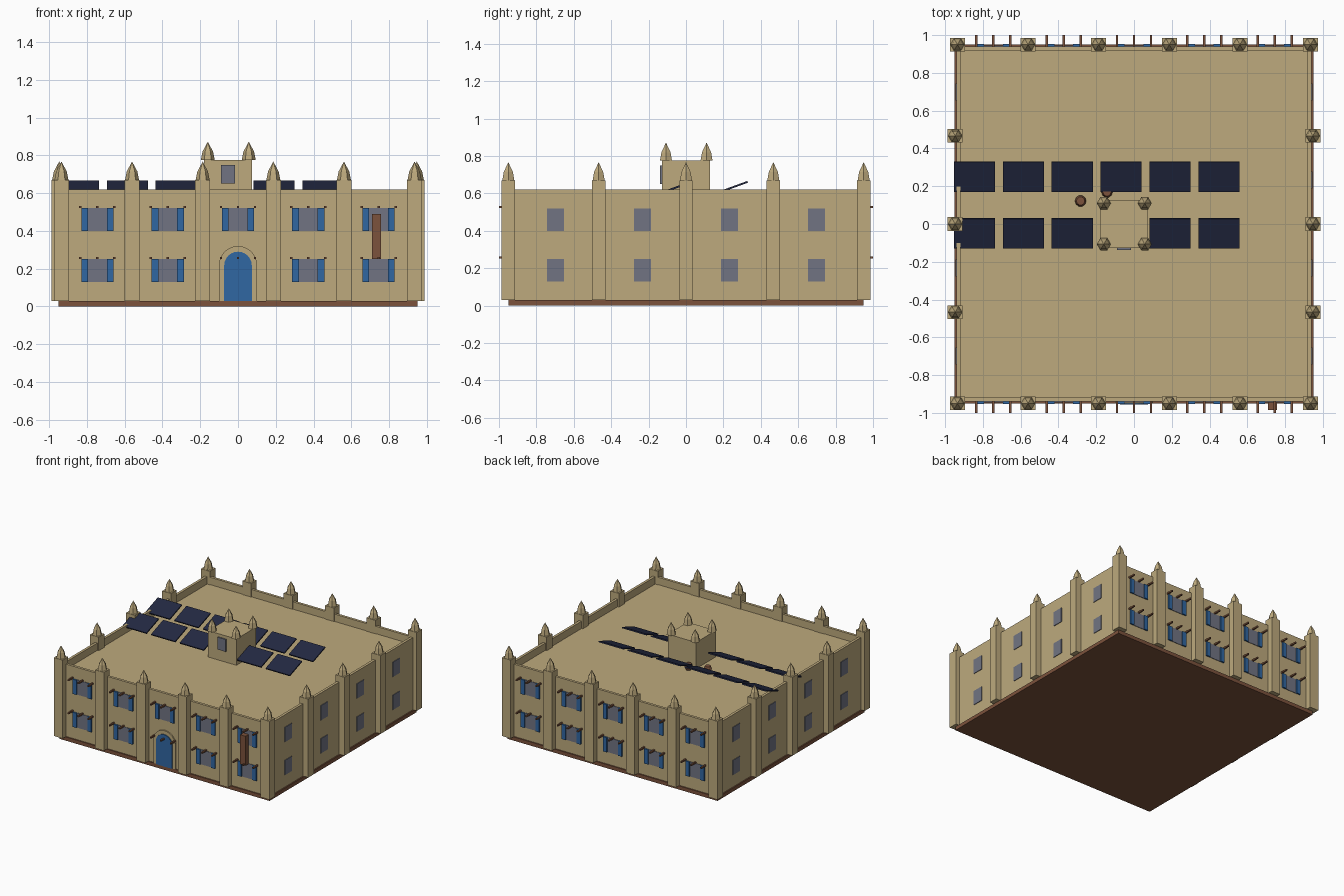
import bpy, bmesh, math

if "Cube" in bpy.data.objects:
    bpy.data.objects.remove(bpy.data.objects["Cube"])


def mat(name, rgb):
    m = bpy.data.materials.new(name)
    m.diffuse_color = (*rgb, 1)
    m.use_nodes = True
    m.node_tree.nodes["Principled BSDF"].inputs["Base Color"].default_value = m.diffuse_color
    return m


TAN = mat("adobe tan", (0.51, 0.40, 0.205))
BROWN = mat("timber brown", (0.20, 0.085, 0.045))
BLUE = mat("shutter blue", (0.03, 0.135, 0.36))
GLASS = mat("window grey", (0.165, 0.175, 0.225))
NAVY = mat("panel navy", (0.017, 0.022, 0.055))


def finish(name, bm, material):
    bmesh.ops.recalc_face_normals(bm, faces=bm.faces)
    me = bpy.data.meshes.new(name)
    bm.to_mesh(me)
    bm.free()
    me.materials.append(material)
    ob = bpy.data.objects.new(name, me)
    bpy.context.collection.objects.link(ob)
    return ob


def box(name, x0, x1, y0, y1, z0, z1, material):
    bm = bmesh.new()
    bmesh.ops.create_cube(bm, size=1)
    for v in bm.verts:
        v.co = ((x0 + x1) / 2 + v.co.x * (x1 - x0),
                (y0 + y1) / 2 + v.co.y * (y1 - y0),
                (z0 + z1) / 2 + v.co.z * (z1 - z0))
    return finish(name, bm, material)


def lathe(name, x, y, z, rings, sides, material):
    """Stack of (radius, height) rings; the top closes to a point or a cap."""
    bm = bmesh.new()
    loops = []
    for r, h in rings:
        n = sides if r > 0 else 1
        loops.append([bm.verts.new((x + r * math.cos(math.tau * i / sides),
                                    y + r * math.sin(math.tau * i / sides), z + h))
                      for i in range(n)])
    bm.faces.new(loops[0])
    for a, b in zip(loops, loops[1:]):
        for i in range(sides):
            j = (i + 1) % sides
            if len(b) == 1:
                bm.faces.new((a[i], a[j], b[0]))
            else:
                bm.faces.new((a[i], a[j], b[j], b[i]))
    if len(loops[-1]) > 1:
        bm.faces.new(loops[-1])
    return finish(name, bm, material)


def spire(name, x, y, z):
    lathe(name, x, y, z, [(0.037, 0), (0.028, 0.045), (0, 0.097)], 6, TAN)


def arch(name, half, top, y0, y1, material):
    """Round-topped slab standing on the plinth."""
    bm = bmesh.new()
    spring = top - half
    pts = [(-half, 0.03), (half, 0.03)]
    pts += [(half * math.cos(math.pi * i / 12), spring + half * math.sin(math.pi * i / 12))
            for i in range(13)]
    f = bm.faces.new([bm.verts.new((x, y0, z)) for x, z in pts])
    ext = bmesh.ops.extrude_face_region(bm, geom=[f])
    for v in ext["geom"]:
        if isinstance(v, bmesh.types.BMVert):
            v.co.y = y1
    return finish(name, bm, material)


# plinth
box("plinth", -0.95, 0.95, -0.95, 0.95, 0, 0.03, BROWN)

# walls with a sunken roof behind the parapet
walls = box("walls_and_roof", -0.94, 0.94, -0.94, 0.94, 0.03, 0.62, TAN)
bm = bmesh.new()
bm.from_mesh(walls.data)
top = max(bm.faces, key=lambda f: f.calc_center_median().z)
bmesh.ops.inset_region(bm, faces=[top], thickness=0.03)
ext = bmesh.ops.extrude_face_region(bm, geom=[top])
bmesh.ops.translate(bm, vec=(0, 0, -0.06),
                    verts=[v for v in ext["geom"] if isinstance(v, bmesh.types.BMVert)])
if top.is_valid:
    bmesh.ops.delete(bm, geom=[top], context='FACES_ONLY')
bmesh.ops.recalc_face_normals(bm, faces=bm.faces)
bm.to_mesh(walls.data)
bm.free()


# buttresses with six-sided spires
def buttress(x, y):
    box("buttress", x - 0.04, x + 0.04, y - 0.036, y + 0.036, 0.03, 0.67, TAN)
    spire("buttress_spire", x, y, 0.67)


for s in (-1, 1):
    for x in (-0.935, -0.561, -0.187, 0.187, 0.561, 0.935):
        buttress(x, s * 0.95)
    for y in (-0.467, 0, 0.467):
        buttress(s * 0.947, y)


# windows, shutters and projecting beams on front and back
def wall_plate(name, x0, x1, s, depth, z0, z1, material):
    ys = sorted((s * 0.935, s * depth))
    box(name, x0, x1, ys[0], ys[1], z0, z1, material)


for s in (-1, 1):
    for x in (-0.745, -0.372, 0, 0.372, 0.745):
        for z in (0.13, 0.40):
            for dx in (-0.09, 0, 0.09):
                ys = sorted((s * 0.93, s * 1.0))
                box("beam_end", x + dx - 0.006, x + dx + 0.006, ys[0], ys[1],
                    z + 0.121, z + 0.133, BROWN)
            if s < 0 and x == 0 and z < 0.2:
                continue  # doorway instead
            wall_plate("window", x - 0.05, x + 0.05, s, 0.944, z, z + 0.12, GLASS)
            for a, b in ((-0.085, -0.05), (0.05, 0.085)):
                wall_plate("shutter", x + a, x + b, s, 0.952, z, z + 0.12, BLUE)

# side windows
for s in (-1, 1):
    xs = sorted((s * 0.935, s * 0.945))
    for y in (-0.698, -0.233, 0.233, 0.698):
        for z in (0.13, 0.40):
            box("side_window", xs[0], xs[1], y - 0.045, y + 0.045, z, z + 0.12, GLASS)

# arched doorway
arch("door_surround", 0.1, 0.32, -0.93, -0.95, TAN)
arch("door", 0.073, 0.29, -0.93, -0.957, BLUE)

# hanging bundle on the front wall
box("hanging_bundle", 0.71, 0.758, -0.985, -0.945, 0.25, 0.49, BROWN)

# roof tower
box("tower", -0.18, 0.075, -0.128, 0.128, 0.55, 0.775, TAN)
for x in (-0.16, 0.057):
    for y in (-0.107, 0.11):
        spire("tower_spire", x, y, 0.775)
box("tower_window", -0.09, -0.015, -0.138, -0.12, 0.65, 0.75, GLASS)

# roof pots
for x, y in ((-0.283, 0.122), (-0.143, 0.17)):
    lathe("roof_pot", x, y, 0.56, [(0.02, 0), (0.03, 0.025), (0.022, 0.05)], 10, BROWN)

# tilted solar panels in two rows
for row, y in enumerate((-0.05, 0.25)):
    for i in range(6):
        if row == 0 and i == 3:
            continue  # tower stands here
        x = -0.845 + i * 0.259
        p = box("solar_panel", -0.109, 0.109, -0.084, 0.084, -0.005, 0.005, NAVY)
        p.location = (x, y, 0.633)
        p.rotation_euler.x = math.radians(20)
